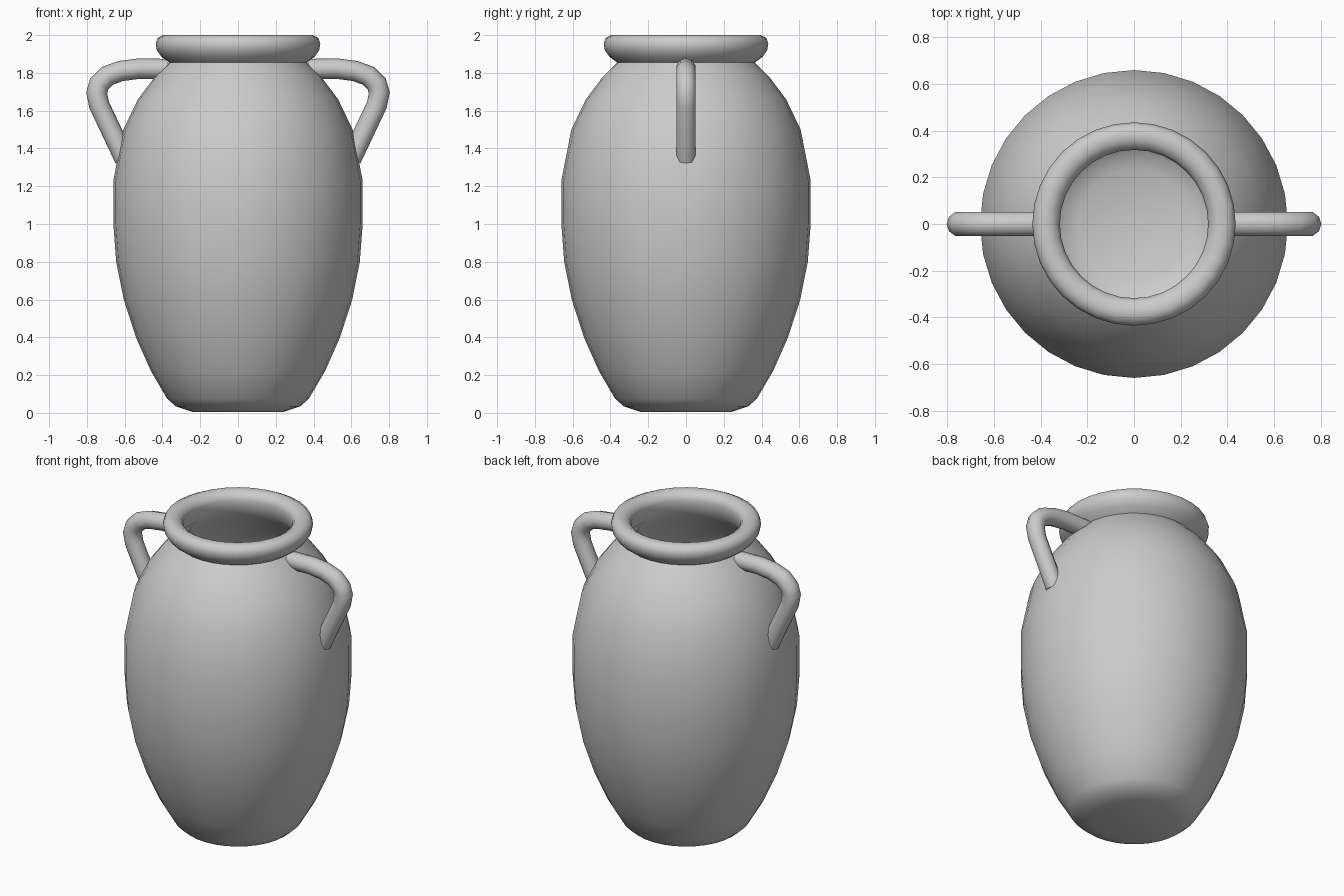
import bpy, bmesh
from math import cos, sin, pi
from mathutils import Vector

if "Cube" in bpy.data.objects:
    bpy.data.objects.remove(bpy.data.objects["Cube"])


def finish(name, bm, angle):
    bmesh.ops.remove_doubles(bm, verts=bm.verts, dist=0.0005)
    bmesh.ops.recalc_face_normals(bm, faces=bm.faces)
    mesh = bpy.data.meshes.new(name)
    bm.to_mesh(mesh)
    bm.free()
    ob = bpy.data.objects.new(name, mesh)
    bpy.context.collection.objects.link(ob)
    bpy.ops.object.select_all(action='DESELECT')
    ob.select_set(True)
    bpy.context.view_layer.objects.active = ob
    bpy.ops.object.shade_smooth_by_angle(angle=angle)
    return ob


def lathe(name, profile, steps=32):
    bm = bmesh.new()
    verts = [bm.verts.new((r, 0, z)) for r, z in profile]
    edges = [bm.edges.new(pair) for pair in zip(verts, verts[1:])]
    bmesh.ops.spin(bm, geom=verts + edges, cent=(0, 0, 0), axis=(0, 0, 1),
                   angle=2 * pi, steps=steps, use_duplicate=False)
    return finish(name, bm, pi / 3)


def tube(name, path, radius, side, sides=10):
    """Sweep a round section along an x-z path, mitred at the bends."""
    pts = [Vector((side * x, 0, z)) for x, z in path]
    bm = bmesh.new()
    rings = []
    for i, p in enumerate(pts):
        a = (p - pts[max(i - 1, 0)]).normalized()
        b = (pts[min(i + 1, len(pts) - 1)] - p).normalized()
        t = (a + b).normalized()
        n = Vector((-t.z, 0, t.x))
        mitre = 1 / max(t.dot(a), t.dot(b))
        rings.append([bm.verts.new(p + n * radius * mitre * cos(2 * pi * k / sides)
                                   + Vector((0, radius * sin(2 * pi * k / sides), 0)))
                      for k in range(sides)])
    for r, s in zip(rings, rings[1:]):
        for k in range(sides):
            j = (k + 1) % sides
            bm.faces.new((r[k], r[j], s[j], s[k]))
    bm.faces.new(rings[0])
    bm.faces.new(rings[-1])
    return finish(name, bm, pi / 3)


# Vase body: foot, belly, shoulder, rolled rim, then the hollow inside
foot = [(0, 0.005), (0.24, 0.005), (0.33, 0.035), (0.375, 0.075)]
belly = [(0.46, 0.22), (0.54, 0.4), (0.605, 0.6), (0.645, 0.8), (0.66, 1.0),
         (0.66, 1.23), (0.607, 1.5), (0.53, 1.66), (0.44, 1.78)]
rim = [(0.365, 1.855), (0.405, 1.885), (0.43, 1.92), (0.436, 1.955), (0.425, 1.985),
       (0.395, 2.0), (0.36, 1.998), (0.33, 1.98), (0.318, 1.95), (0.322, 1.91),
       (0.335, 1.855)]
inside = [(r - 0.03, z - 0.005) for r, z in reversed(belly)]
inside += [(0.345, 0.085), (0.24, 0.04), (0, 0.035)]
lathe("vase_body", foot + belly + rim + inside)

# Two mirrored handles
handle = [(0.37, 1.82), (0.52, 1.823), (0.62, 1.81), (0.69, 1.785), (0.735, 1.74),
          (0.748, 1.695), (0.735, 1.63), (0.60, 1.345)]
for side, label in ((-1, "left"), (1, "right")):
    tube("handle_" + label, handle, 0.054, side)
